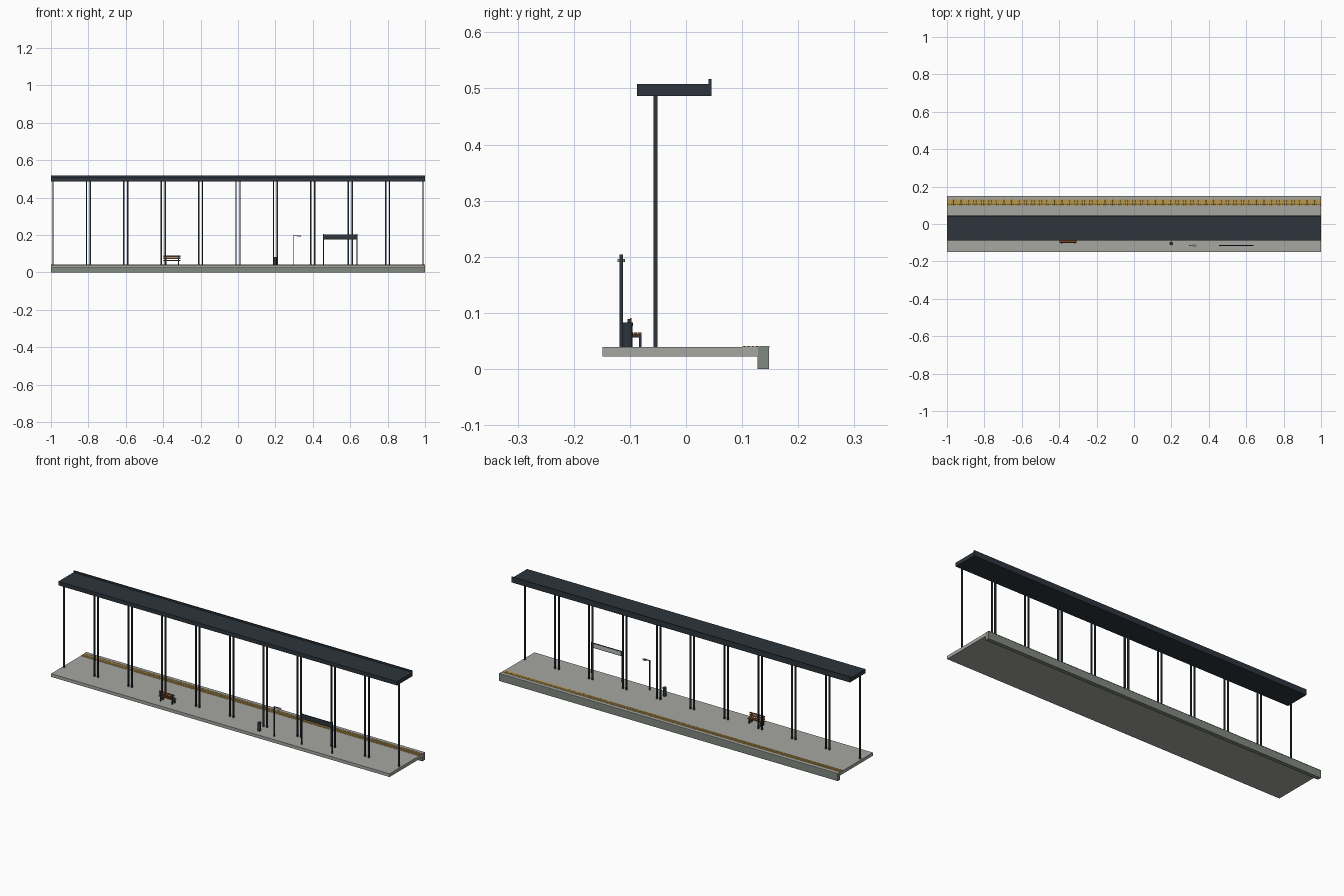
import bpy, bmesh, math
from mathutils import Matrix

if "Cube" in bpy.data.objects:
    bpy.data.objects.remove(bpy.data.objects["Cube"])


def material(name, rgb):
    m = bpy.data.materials.new(name)
    m.diffuse_color = (*rgb, 1)
    m.use_nodes = True
    m.node_tree.nodes["Principled BSDF"].inputs["Base Color"].default_value = m.diffuse_color
    return m


CONCRETE = material("light concrete", (0.38, 0.385, 0.36))
KERB = material("grey kerb stone", (0.22, 0.25, 0.22))
STEEL = material("dark blue steel", (0.026, 0.036, 0.045))
YELLOW = material("warning yellow", (0.48, 0.31, 0.075))
WOOD = material("brown wood", (0.19, 0.06, 0.014))
PALE = material("pale grey", (0.5, 0.51, 0.51))


def box(bm, x, y, z):
    """Add a box given its (low, high) range on each axis."""
    size = [b - a for a, b in (x, y, z)]
    mid = [(a + b) / 2 for a, b in (x, y, z)]
    bmesh.ops.create_cube(bm, size=1, matrix=Matrix.Translation(mid) @ Matrix.Diagonal((*size, 1)))


def cylinder(bm, x, y, z0, z1, r, top=None, sides=16):
    bmesh.ops.create_cone(bm, cap_ends=True, segments=sides, radius1=r, radius2=top or r,
                          depth=z1 - z0, matrix=Matrix.Translation((x, y, (z0 + z1) / 2)))


def finish(name, bm, mat):
    me = bpy.data.meshes.new(name)
    bm.to_mesh(me)
    bm.free()
    me.materials.append(mat)
    ob = bpy.data.objects.new(name, me)
    bpy.context.collection.objects.link(ob)
    return ob


def boxes(name, mat, *ranges):
    bm = bmesh.new()
    for r in ranges:
        box(bm, *r)
    return finish(name, bm, mat)


FLOOR = 0.039
starts = [-1 + 0.2 * i for i in range(10)]

# Platform: slab, kerb along the track side and its pale coping
boxes("platform_slab", CONCRETE, ((-1, 1), (-0.149, 0.128), (0.022, FLOOR)))
boxes("platform_kerb", KERB, ((-1, 1), (0.127, 0.148), (0.0, FLOOR)))
boxes("kerb_coping", CONCRETE, ((-1, 1), (0.1305, 0.149), (0.0385, 0.041)))

# Tactile strip with rows of small studs
boxes("tactile_strip", YELLOW, ((-1, 1), (0.1, 0.1305), (0.038, 0.0398)))
bm = bmesh.new()
for row in range(4):
    for i in range(200):
        cylinder(bm, -0.995 + 0.01 * i, 0.104 + 0.0075 * row, 0.0395, 0.0412, 0.0022, 0.0014, 6)
finish("tactile_studs", bm, YELLOW)

# Canopy: repeated roof sections with an upright lip on the track side
boxes("canopy_roof", STEEL, *[((s, s + 0.2), (-0.087, 0.045), (0.487, 0.508)) for s in starts])
boxes("canopy_lip", STEEL, ((-1, 1), (0.0405, 0.045), (0.508, 0.517)))

# Two posts under every roof section
posts = []
for s in starts:
    for x in (s + 0.0105, s + 0.1895):
        posts.append(((x - 0.0035, x + 0.0035), (-0.0575, -0.0505), (FLOOR, 0.488)))
boxes("canopy_posts", STEEL, *posts)

# Bench: steel end frames, wooden seat and back slats
frames = []
for x in (-0.386, -0.318):
    leg = (x - 0.003, x + 0.003)
    frames += [(leg, (-0.104, -0.099), (FLOOR, 0.089)),
               (leg, (-0.084, -0.079), (FLOOR, 0.062)),
               (leg, (-0.101, -0.079), (0.056, 0.062))]
boxes("bench_frame", STEEL, *frames)
boxes("bench_seat", WOOD, *[((-0.398, -0.308), (y, y + 0.0065), (0.061, 0.065))
                            for y in (-0.101, -0.0935, -0.086)])
boxes("bench_back", WOOD, *[((-0.398, -0.308), (-0.1, -0.097), (z, z + 0.008))
                            for z in (0.071, 0.083)])

# Litter bin with a slightly wider rim
bm = bmesh.new()
cylinder(bm, 0.199, -0.104, FLOOR, 0.079, 0.0088)
cylinder(bm, 0.199, -0.104, 0.077, 0.083, 0.0098)
finish("litter_bin", bm, STEEL)

# Small lamp: pole, arm and flat oval head
boxes("lamp_pole", STEEL, ((0.293, 0.298), (-0.118, -0.113), (FLOOR, 0.198)),
      ((0.296, 0.325), (-0.117, -0.114), (0.1945, 0.198)))
bm = bmesh.new()
cylinder(bm, 0, 0, 0.1905, 0.1965, 0.007)
bmesh.ops.transform(bm, verts=bm.verts, matrix=Matrix.Translation((0.325, -0.1155, 0)) @ Matrix.Diagonal((1.5, 1, 1, 1)))
finish("lamp_head", bm, PALE)

# Notice board: two posts, dark panel, pale face towards the platform
boxes("sign_posts", STEEL, *[((x - 0.0028, x + 0.0028), (-0.1185, -0.1125), (FLOOR, 0.204))
                             for x in (0.458, 0.637)])
boxes("sign_panel", STEEL, ((0.455, 0.64), (-0.1175, -0.1135), (0.176, 0.202)))
boxes("sign_face", PALE, ((0.462, 0.633), (-0.1136, -0.1128), (0.179, 0.199)))
